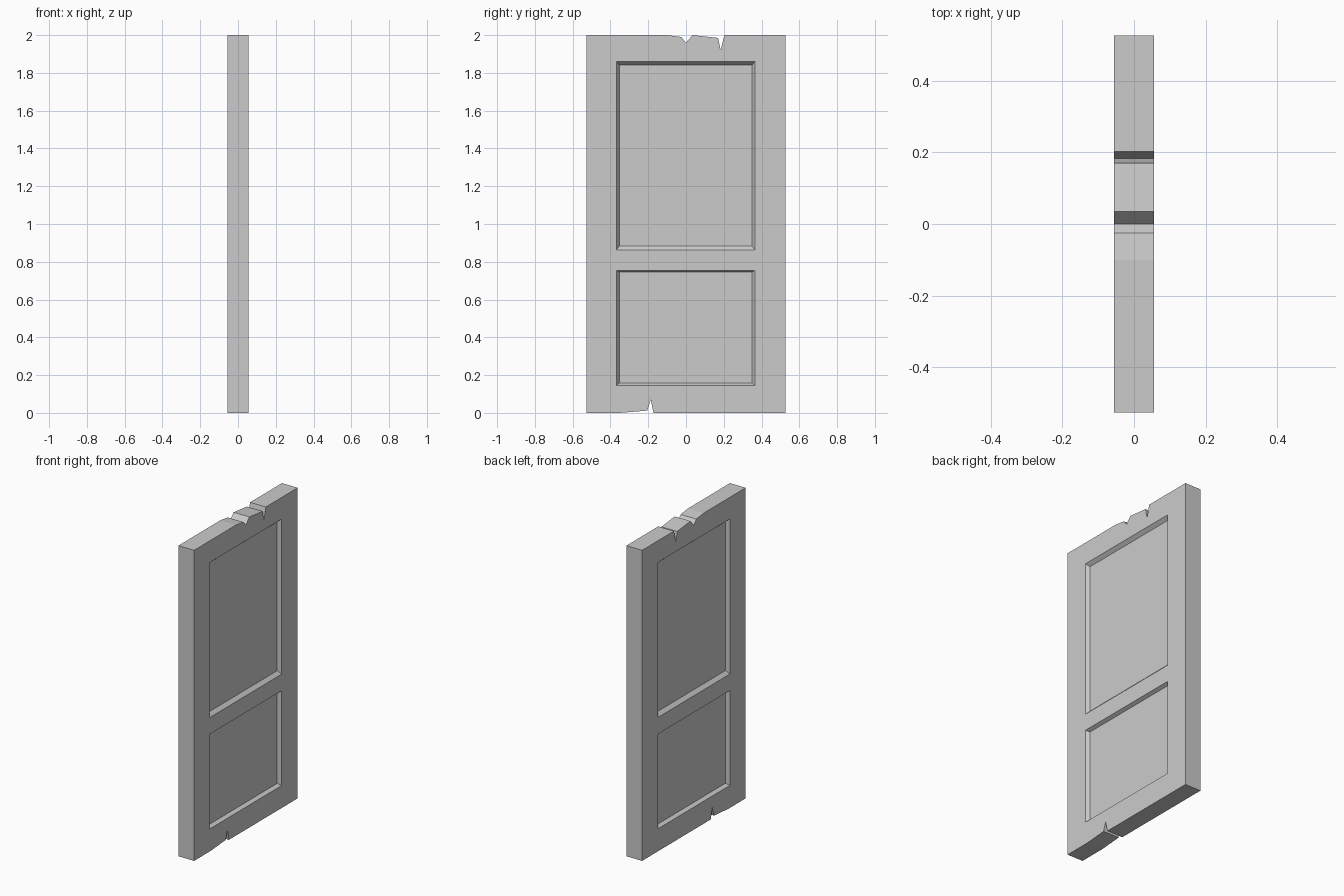
import bpy, bmesh

# Remove the default cube
if "Cube" in bpy.data.objects:
    bpy.data.objects.remove(bpy.data.objects["Cube"])

HALF_T, HALF_W, TOP = 0.056, 0.527, 2.0
DEPTH = 0.022

# Weathered grey material
grey = bpy.data.materials.new("weathered grey")
grey.use_nodes = True
COLOUR = (0.6, 0.6, 0.6, 1)
grey.diffuse_color = COLOUR
grey.node_tree.nodes["Principled BSDF"].inputs["Base Color"].default_value = COLOUR


def loft(name, loops):
    """Closed solid skinned between two matching loops of points."""
    bm = bmesh.new()
    a, b = [[bm.verts.new(p) for p in loop] for loop in loops]
    n = len(a)
    bm.faces.new(a)
    bm.faces.new(b)
    for i in range(n):
        j = (i + 1) % n
        bm.faces.new((a[i], a[j], b[j], b[i]))
    bmesh.ops.recalc_face_normals(bm, faces=bm.faces)
    mesh = bpy.data.meshes.new(name)
    bm.to_mesh(mesh)
    bm.free()
    mesh.materials.append(grey)
    obj = bpy.data.objects.new(name, mesh)
    bpy.context.collection.objects.link(obj)
    return obj


def rect(x, y0, y1, z0, z1):
    return [(x, y0, z0), (x, y1, z0), (x, y1, z1), (x, y0, z1)]


# Door slab: outline with chipped bottom and top edges
bottom_chip = [(-0.35, 0), (-0.205, 0.012), (-0.187, 0.07), (-0.172, 0)]
top_chips = [(0.203, TOP), (0.183, 1.92), (0.17, 1.985), (0.035, TOP),
             (0, 1.96), (-0.025, 1.99), (-0.1, TOP)]
outline = ([(-HALF_W, 0)] + bottom_chip + [(HALF_W, 0), (HALF_W, TOP)]
           + top_chips + [(-HALF_W, TOP)])
door = loft("door", [[(x, y, z) for y, z in outline] for x in (-HALF_T, HALF_T)])

# Sunken panels with sloped edges, on both faces
panels = {  # outer z range, then slope widths at the bottom and top
    "upper_panel": (0.862, 1.86, 0.022, 0.018),
    "lower_panel": (0.145, 0.755, 0.013, 0.01),
}
Y0, Y1, SLOPE = -0.368, 0.365, 0.015
for name, (z0, z1, low, high) in panels.items():
    for side in (-1, 1):
        face = rect(side * HALF_T, Y0, Y1, z0, z1)
        floor = rect(side * (HALF_T - DEPTH), Y0 + SLOPE, Y1 - SLOPE, z0 + low, z1 - high)
        # continue the slope outwards past the door face
        outer = [tuple(2 * f - g for f, g in zip(p, q)) for p, q in zip(face, floor)]
        cutter = loft(name + "_cutter", [outer, floor])
        cutter.hide_render = True
        cutter.hide_viewport = True
        cut = door.modifiers.new(name, 'BOOLEAN')
        cut.operation = 'DIFFERENCE'
        cut.solver = 'EXACT'
        cut.object = cutter
